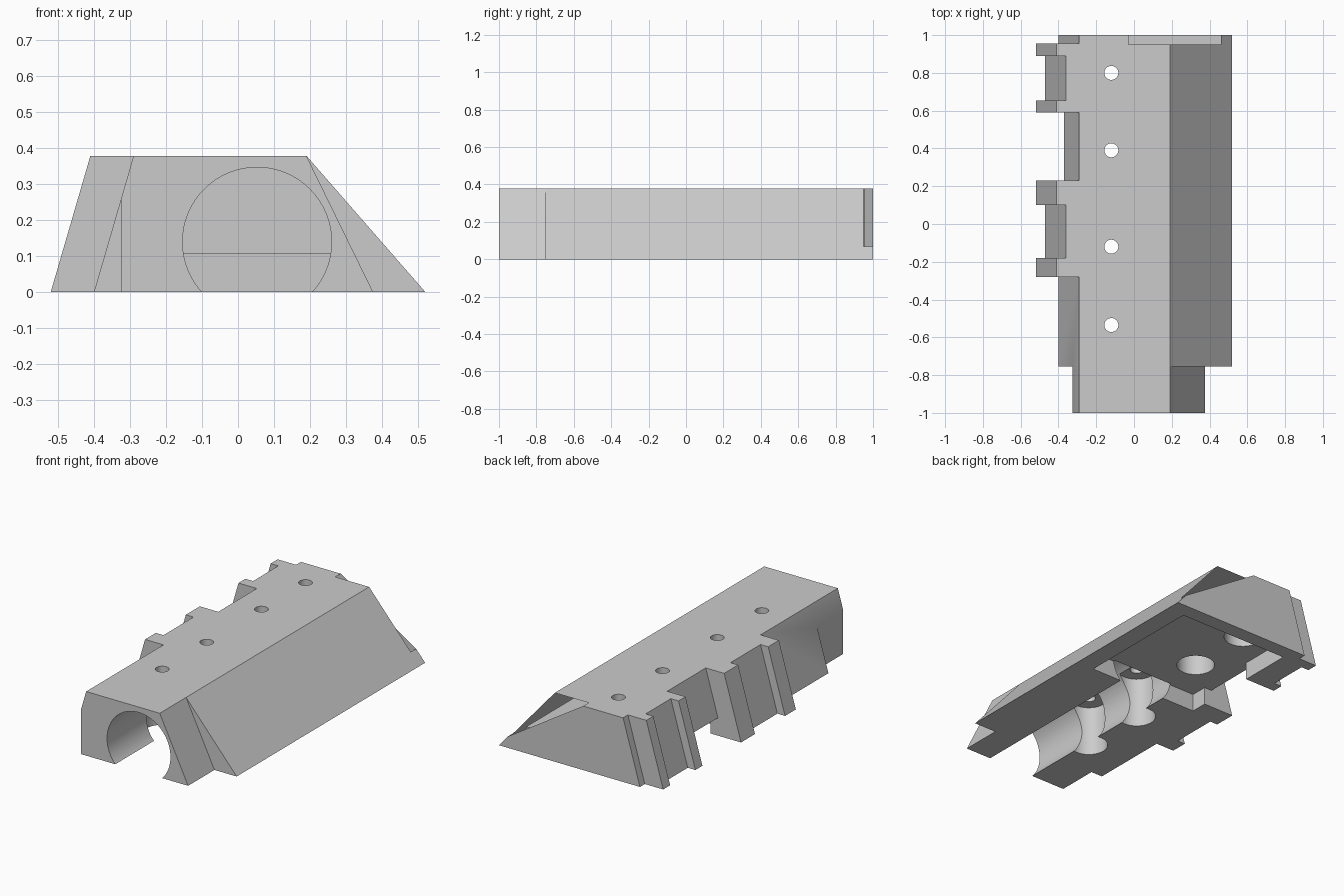
import bpy, bmesh, math
from mathutils import Matrix

cube = bpy.data.objects.get("Cube")
if cube:
    bpy.data.objects.remove(cube, do_unlink=True)

H = 0.378          # body height
LEAN = 0.11        # inward lean of the notched side over the height

mat = bpy.data.materials.new("light grey")
mat.use_nodes = True
GREY = (0.6, 0.6, 0.6, 1)
mat.diffuse_color = GREY
mat.node_tree.nodes["Principled BSDF"].inputs["Base Color"].default_value = GREY


def make_object(name, bm):
    bmesh.ops.recalc_face_normals(bm, faces=bm.faces)
    mesh = bpy.data.meshes.new(name)
    bm.to_mesh(mesh)
    bm.free()
    mesh.materials.append(mat)
    obj = bpy.data.objects.new(name, mesh)
    bpy.context.collection.objects.link(obj)
    return obj


def prism(name, profile, y0, y1):
    """Extrude an (x, z) outline along y."""
    bm = bmesh.new()
    face = bm.faces.new([bm.verts.new((x, y0, z)) for x, z in profile])
    ext = bmesh.ops.extrude_face_region(bm, geom=[face])
    verts = [v for v in ext["geom"] if isinstance(v, bmesh.types.BMVert)]
    bmesh.ops.translate(bm, verts=verts, vec=(0, y1 - y0, 0))
    return make_object(name, bm)


def box(name, x0, x1, y0, y1, z0, z1):
    return prism(name, [(x0, z0), (x1, z0), (x1, z1), (x0, z1)], y0, y1)


def cylinder(name, radius, length, matrix, segments=48):
    bm = bmesh.new()
    bmesh.ops.create_cone(bm, cap_ends=True, segments=segments, radius1=radius,
                          radius2=radius, depth=length, matrix=matrix)
    return make_object(name, bm)


# Main wedge-sided block
body = prism("slotted_body", [(-0.52, 0), (-0.41, H), (0.19, H), (0.52, 0)], -1, 1)


def cut(cutter):
    cutter.hide_render = True
    mod = body.modifiers.new("cut", 'BOOLEAN')
    mod.operation = 'DIFFERENCE'
    mod.solver = 'EXACT'
    mod.object = cutter
    bpy.context.view_layer.objects.active = body
    bpy.ops.object.modifier_apply(modifier=mod.name)
    bpy.data.objects.remove(cutter, do_unlink=True)


# Leaning notches along the left-hand edge: y start, y end, x at the base
for y0, y1, x in [(-1.1, -0.28, -0.40), (-0.18, 0.10, -0.47), (0.23, 0.59, -0.40),
                  (0.655, 0.89, -0.47), (0.955, 1.1, -0.40)]:
    s = LEAN / H * 0.1
    cut(prism("notch_cutter", [(x - s, -0.1), (x + LEAN + s, H + 0.1),
                               (-0.8, H + 0.1), (-0.8, -0.1)], y0, y1))

# Narrow neck at the front end
cut(box("neck_side_cutter", -0.8, -0.325, -1.1, -0.755, -0.1, H + 0.1))
s = 0.185 / H * 0.1
cut(prism("neck_slope_cutter", [(0.375 + s, -0.1), (0.8, -0.1), (0.8, H + 0.1),
                                (0.19 - s, H + 0.1)], -1.1, -0.755))

# Shallow slanting step on the back face
cut(prism("back_step_cutter", [(-0.03 - 0.158, H + 0.1), (-0.03, H), (0.46, 0.068),
                               (0.618, -0.032), (0.8, H + 0.1)], 0.95, 1.1))

# Round channel running in from the front
cut(cylinder("channel_cutter", 0.207, 1.25,
             Matrix.Translation((0.053, -0.485, 0.139)) @ Matrix.Rotation(math.pi / 2, 4, 'X'), 64))

# Underside pocket with its opening to the side
cut(box("pocket_cutter", -0.32, 0.405, 0.13, 0.91, -0.1, 0.105))
cut(box("pocket_opening_cutter", -0.7, -0.2, 0.23, 0.59, -0.1, 0.105))

# Screw holes with wide counterbores from below
for y in (0.80, 0.39, -0.12, -0.535):
    cut(cylinder("counterbore_cutter", 0.105, 0.4, Matrix.Translation((-0.12, y, 0.10))))
    cut(cylinder("screw_hole_cutter", 0.037, 0.4, Matrix.Translation((-0.12, y, 0.40)), 32))

# Smooth the round walls, keep every corner crisp
bpy.ops.object.select_all(action='DESELECT')
body.select_set(True)
bpy.context.view_layer.objects.active = body
bpy.ops.object.shade_smooth_by_angle(angle=math.radians(20))
